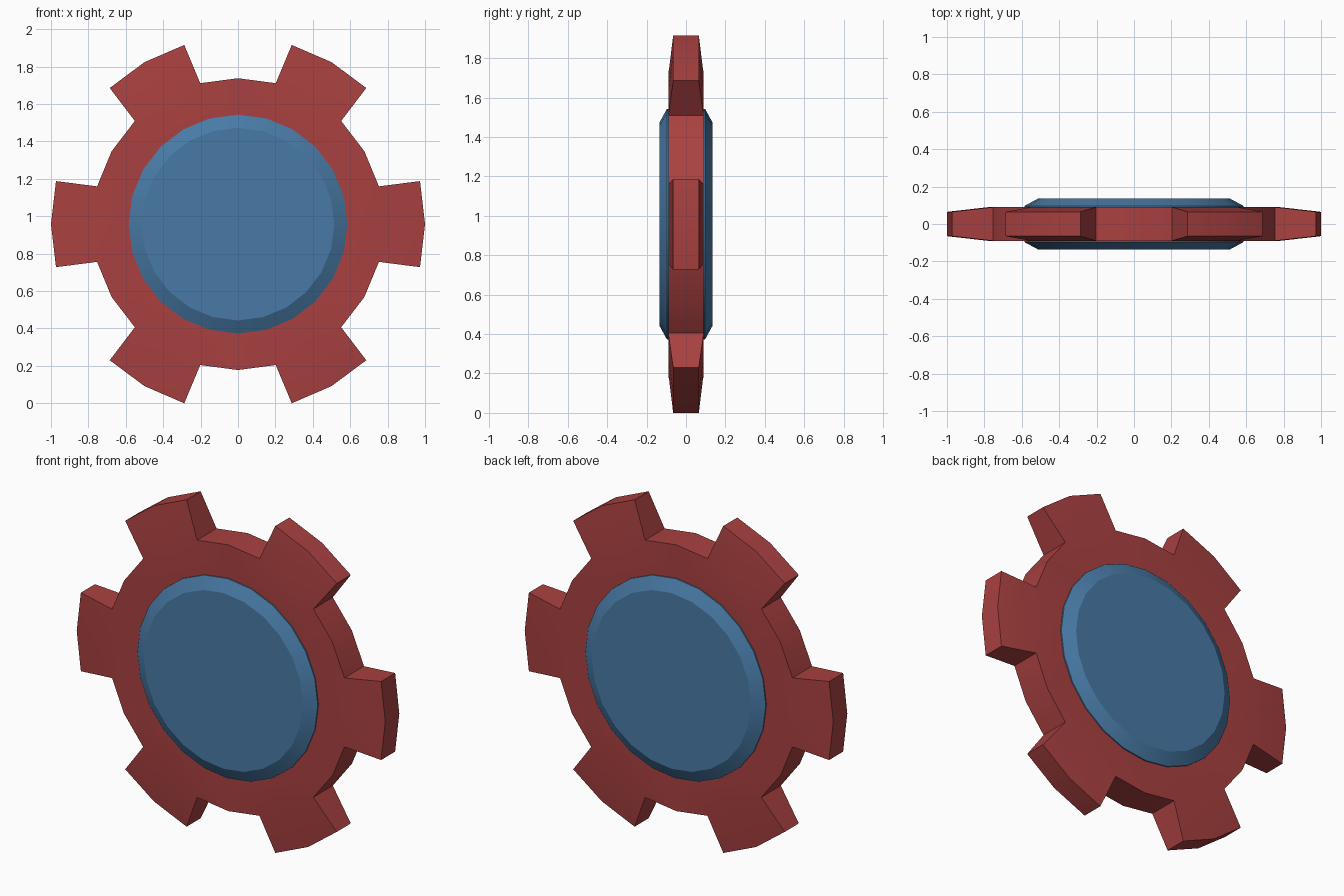
import bpy, bmesh
from math import sin, cos, radians

if "Cube" in bpy.data.objects:
    bpy.data.objects.remove(bpy.data.objects["Cube"], do_unlink=True)

SEGMENTS = 24
STEP = 360 / SEGMENTS
TIP_HALF_ANGLE = 13.3
CENTRE_Z = sin(radians(60 + TIP_HALF_ANGLE))  # lowest tooth corners rest on the floor


def material(name, colour):
    mat = bpy.data.materials.new(name)
    mat.use_nodes = True
    mat.diffuse_color = colour
    mat.node_tree.nodes["Principled BSDF"].inputs["Base Color"].default_value = colour
    return mat


def polar(bm, radius, degrees, y):
    a = radians(degrees)
    return bm.verts.new((radius * cos(a), y, radius * sin(a)))


def finish(bm, name, mat):
    bmesh.ops.remove_doubles(bm, verts=bm.verts, dist=0.0005)
    bmesh.ops.recalc_face_normals(bm, faces=bm.faces)
    mesh = bpy.data.meshes.new(name)
    bm.to_mesh(mesh)
    bm.free()
    mesh.materials.append(mat)
    obj = bpy.data.objects.new(name, mesh)
    obj.location.z = CENTRE_Z
    bpy.context.collection.objects.link(obj)
    bpy.ops.object.select_all(action="DESELECT")
    obj.select_set(True)
    bpy.context.view_layer.objects.active = obj
    bpy.ops.object.shade_smooth_by_angle(angle=radians(25))


def lathe(bm, profile):
    """Sweep a (radius, y) profile around the y axis."""
    rings = [[polar(bm, r, k * STEP, y) for k in range(SEGMENTS)] for r, y in profile]
    for a, b in zip(rings, rings[1:]):
        for k in range(SEGMENTS):
            n = (k + 1) % SEGMENTS
            bm.faces.new((a[k], a[n], b[n], b[k]))
    return rings


red = material("red", (0.40, 0.052, 0.052, 1))
blue = material("blue", (0.065, 0.195, 0.38, 1))

# Toothed wheel: a flat ring whose rim carries six tapering teeth
bm = bmesh.new()
inner, front, back, inner_back = lathe(
    bm, [(0.58, -0.09), (0.78, -0.09), (0.78, 0.09), (0.58, 0.09)])
for k in range(SEGMENTS):
    bm.faces.new((inner_back[k], inner_back[(k + 1) % SEGMENTS],
                  inner[(k + 1) % SEGMENTS], inner[k]))
for tooth in range(6):
    mid = tooth * SEGMENTS // 6
    ids = [(mid + d) % SEGMENTS for d in (-1, 0, 1)]
    angles = [mid * STEP + d * TIP_HALF_ANGLE for d in (-1, 0, 1)]
    tip_f = [polar(bm, 1.0, a, -0.065) for a in angles]
    tip_b = [polar(bm, 1.0, a, 0.065) for a in angles]
    root_f = [front[i] for i in ids]
    root_b = [back[i] for i in ids]
    for j in (0, 1):
        rim = [f for f in root_f[j].link_faces
               if {root_f[j + 1], root_b[j], root_b[j + 1]} <= set(f.verts)]
        bmesh.ops.delete(bm, geom=rim, context="FACES_ONLY")
        for a, b in ((root_f, tip_f), (tip_f, tip_b), (tip_b, root_b)):
            bm.faces.new((a[j], a[j + 1], b[j + 1], b[j]))
    for j in (0, 2):
        bm.faces.new((root_f[j], tip_f[j], tip_b[j], root_b[j]))
finish(bm, "gear_wheel", red)

# Hub: a chamfered disc standing slightly proud of both sides
bm = bmesh.new()
rings = lathe(bm, [(0.515, -0.135), (0.585, -0.097), (0.585, 0.097), (0.515, 0.135)])
bm.faces.new(rings[0])
bm.faces.new(rings[-1])
finish(bm, "hub_disc", blue)
